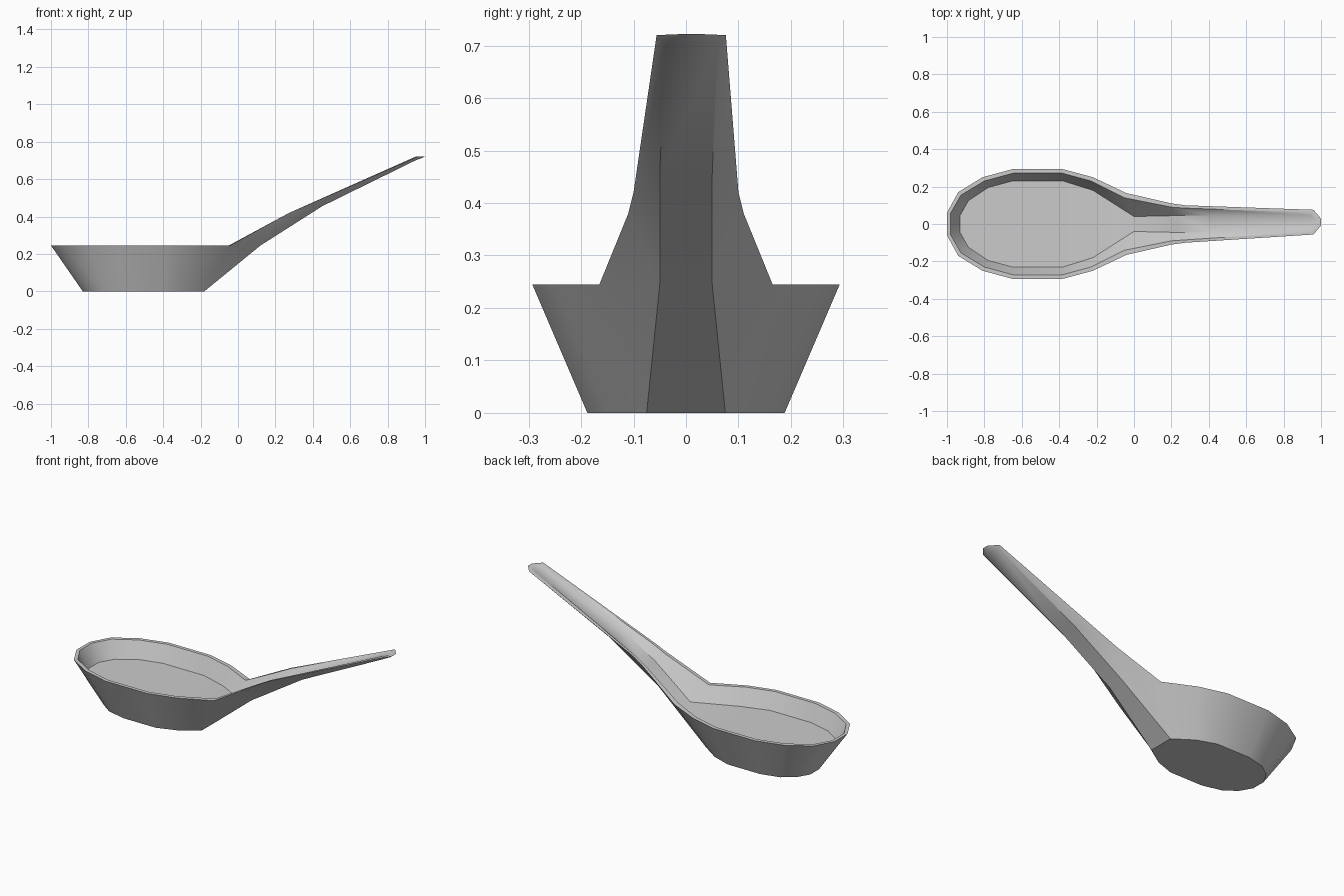
import bpy, bmesh
from math import radians

if "Cube" in bpy.data.objects:
    bpy.data.objects.remove(bpy.data.objects["Cube"])

# Each station runs from the bowl's nose to the handle tip:
# base edge, outer rim, inner rim, inner floor edge (x, half width, z)
Z, F = 0.245, 0.15
stations = [
    ((-.83, .04, 0), (-1, .06, Z), (-.982, .055, Z), (-.93, .045, F)),
    ((-.79, .11, 0), (-.94, .17, Z), (-.925, .155, Z), (-.885, .125, F)),
    ((-.72, .16, 0), (-.81, .25, Z), (-.80, .23, Z), (-.78, .195, F)),
    ((-.61, .188, 0), (-.65, .293, Z), (-.645, .272, Z), (-.65, .23, F)),
    ((-.40, .188, 0), (-.38, .293, Z), (-.385, .272, Z), (-.38, .23, F)),
    ((-.29, .15, 0), (-.22, .25, Z), (-.23, .23, Z), (-.22, .18, F)),
    ((-.18, .075, 0), (-.04, .165, Z), (-.05, .14, Z), (0, .04, F + .02)),
    ((.12, .05, .245), (.20, .11, .38), (.20, .09, .38), (.23, .045, .345)),
    ((.45, .05, .455), (.275, .10, .42), (.275, .085, .42), (.42, .045, .457)),
    ((.955, .05, .703), (.96, .066, .72), (.95, .05, .72), (.94, .035, .712)),
    ((.99, .018, .715), (1, .018, .722), (.98, .016, .722), (.97, .014, .718)),
]

bm = bmesh.new()
rings = []
for st in stations:
    ring = []
    for side in (1, -1):
        pts = st if side == 1 else st[::-1]
        for x, y, z in pts:
            shift = .01 if x > .9 else 0
            ring.append(bm.verts.new((x, side * y + shift, z)))
    rings.append(ring)

# Bowl and handle skin: loft the closed sections
for a, b in zip(rings, rings[1:]):
    for k in range(8):
        n = (k + 1) % 8
        bm.faces.new((a[k], a[n], b[n], b[k]))

# Nose and tip walls
for r in (rings[0], rings[-1]):
    for k in range(3):
        bm.faces.new((r[k], r[k + 1], r[6 - k], r[7 - k]))

bmesh.ops.recalc_face_normals(bm, faces=bm.faces)
mesh = bpy.data.meshes.new("soup_spoon")
bm.to_mesh(mesh)
bm.free()
spoon = bpy.data.objects.new("soup_spoon", mesh)
bpy.context.collection.objects.link(spoon)
bpy.context.view_layer.objects.active = spoon
spoon.select_set(True)
bpy.ops.object.shade_smooth_by_angle(angle=radians(35))
